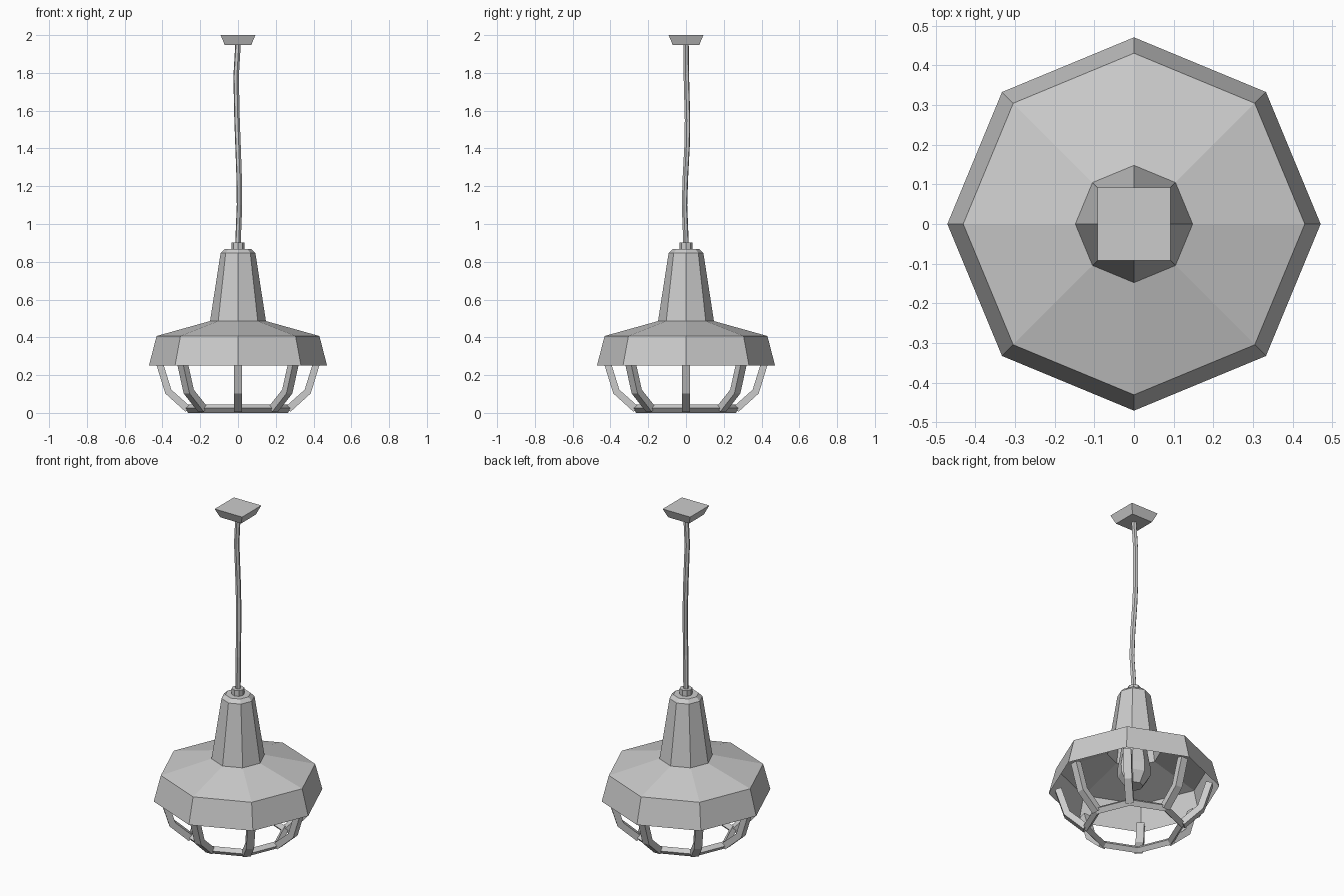
import bpy
import bmesh
from math import cos, sin, pi, sqrt

cube = bpy.data.objects.get("Cube")
if cube:
    bpy.data.objects.remove(cube, do_unlink=True)

SIDES = 8

# One plain grey for the whole lamp
grey = bpy.data.materials.new("plain grey")
grey.use_nodes = True
grey.diffuse_color = (0.6, 0.6, 0.6, 1)
shader = next(n for n in grey.node_tree.nodes if n.type == 'BSDF_PRINCIPLED')
shader.inputs["Base Color"].default_value = grey.diffuse_color
shader.inputs["Roughness"].default_value = 0.8


def add_object(name, data):
    data.materials.append(grey)
    obj = bpy.data.objects.new(name, data)
    bpy.context.collection.objects.link(obj)
    return obj


def finish(name, bm):
    bmesh.ops.recalc_face_normals(bm, faces=bm.faces)
    mesh = bpy.data.meshes.new(name)
    bm.to_mesh(mesh)
    bm.free()
    return add_object(name, mesh)


def lathe(name, profile, sides=SIDES, turn=0, cap_start=False, cap_end=False, loop=False):
    """Turn a list of (radius, height) points into a faceted body."""
    bm = bmesh.new()
    rings = []
    for r, z in profile:
        angles = [turn + 2 * pi * i / sides for i in range(sides)]
        rings.append([bm.verts.new((r * cos(a), r * sin(a), z)) for a in angles])
    pairs = list(zip(rings, rings[1:]))
    if loop:
        pairs.append((rings[-1], rings[0]))
    for low, high in pairs:
        for i in range(sides):
            j = (i + 1) % sides
            bm.faces.new((low[i], low[j], high[j], high[i]))
    if cap_start:
        bm.faces.new(rings[0])
    if cap_end:
        bm.faces.new(rings[-1])
    return finish(name, bm)


def rib(name, outer, inner, half_width, angle):
    """Bent flat-sided bar between an outer and an inner edge line."""
    bm = bmesh.new()
    c, s = cos(angle), sin(angle)
    sections = []
    for (ro, zo), (ri, zi) in zip(outer, inner):
        corners = ((ro, -half_width, zo), (ro, half_width, zo),
                   (ri, half_width, zi), (ri, -half_width, zi))
        sections.append([bm.verts.new((r * c - t * s, r * s + t * c, z)) for r, t, z in corners])
    for a, b in zip(sections, sections[1:]):
        for i in range(4):
            j = (i + 1) % 4
            bm.faces.new((a[i], a[j], b[j], b[i]))
    bm.faces.new(sections[0])
    bm.faces.new(sections[-1])
    return finish(name, bm)


# Shade: skirt, sloping roof and tall neck in one open sheet
lathe("shade", [(0.471, 0.252), (0.431, 0.407), (0.148, 0.486),
                (0.092, 0.847), (0.07, 0.868)], cap_end=True)

# Cable collar on the neck
lathe("cable_collar", [(0.035, 0.868), (0.035, 0.903)], cap_end=True)

# Bulb hanging inside the shade
lathe("bulb", [(0.05, 0.275), (0.09, 0.335), (0.092, 0.385), (0.075, 0.48), (0.06, 0.6)],
      cap_start=True, cap_end=True)

# Square ceiling plate, wider at the top
lathe("ceiling_plate", [(0.07 * sqrt(2), 1.947), (0.092 * sqrt(2), 2.0)],
      sides=4, turn=pi / 4, cap_start=True, cap_end=True)

# Slightly wavy cable
path = [(0, 0, 0.9), (0.008, -0.008, 1.1), (0.006, -0.003, 1.25), (0, 0.006, 1.42),
        (-0.005, 0.008, 1.55), (-0.01, 0.002, 1.78), (0, 0, 1.95)]
curve = bpy.data.curves.new("cable", 'CURVE')
curve.dimensions = '3D'
curve.bevel_depth = 0.015
curve.bevel_resolution = 1
spline = curve.splines.new('POLY')
spline.points.add(len(path) - 1)
for point, co in zip(spline.points, path):
    point.co = (*co, 1)
spline.use_smooth = False
add_object("cable", curve)

# Guard cage: a diamond-section ring and one flat rib under each corner of the shade
lathe("cage_ring", [(0.263, 0), (0.286, 0.025), (0.263, 0.045), (0.241, 0.023)], loop=True)
outer = [(0.435, 0.264), (0.385, 0.103), (0.278, 0.006)]
inner = [(0.4, 0.274), (0.353, 0.123), (0.253, 0.034)]
for k in range(SIDES):
    rib(f"cage_rib_{k + 1}", outer, inner, 0.022, 2 * pi * k / SIDES)
